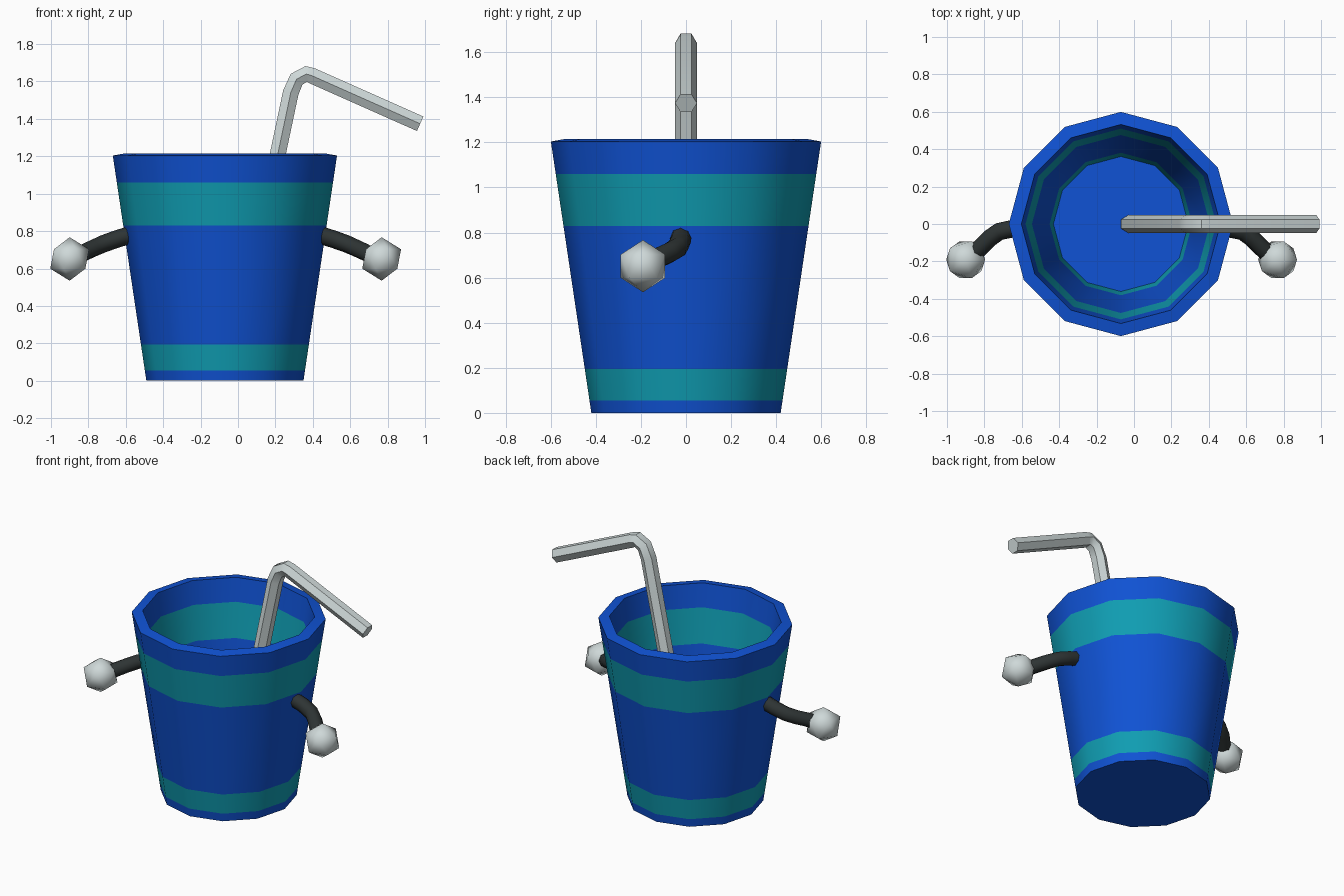
import bpy, bmesh, math
from mathutils import Vector

if "Cube" in bpy.data.objects:
    bpy.data.objects.remove(bpy.data.objects["Cube"])

CX = -0.07  # the cup axis; arms mirror about it


def material(name, rgb):
    m = bpy.data.materials.new(name)
    m.diffuse_color = (*rgb, 1)
    m.use_nodes = True
    m.node_tree.nodes["Principled BSDF"].inputs["Base Color"].default_value = m.diffuse_color
    return m


BLUE = material("cup blue", (0.005, 0.085, 0.66))
TEAL = material("band teal", (0.005, 0.34, 0.45))
PALE = material("pale grey", (0.62, 0.69, 0.69))
DARK = material("dark charcoal", (0.027, 0.034, 0.034))


def finish(name, bm, mats, angle):
    bmesh.ops.recalc_face_normals(bm, faces=bm.faces)
    me = bpy.data.meshes.new(name)
    bm.to_mesh(me)
    bm.free()
    ob = bpy.data.objects.new(name, me)
    bpy.context.collection.objects.link(ob)
    for m in mats:
        me.materials.append(m)
    bpy.ops.object.select_all(action='DESELECT')
    ob.select_set(True)
    bpy.context.view_layer.objects.active = ob
    bpy.ops.object.shade_smooth_by_angle(angle=math.radians(angle))
    return ob


def skin(bm, rings):
    """Bridge successive vertex rings and cap both ends."""
    n = len(rings[0])
    for a, b in zip(rings, rings[1:]):
        for i in range(n):
            j = (i + 1) % n
            bm.faces.new((a[i], a[j], b[j], b[i]))
    bm.faces.new(rings[0])
    bm.faces.new(rings[-1])


def tube(name, points, radius, sides, mat, angle):
    """Sweep a polygon along a path, mitred at the bends."""
    bm = bmesh.new()
    pts = [Vector(p) for p in points]
    rings = []
    for k, p in enumerate(pts):
        d_in = (p - pts[max(k - 1, 0)]).normalized()
        d_out = (pts[min(k + 1, len(pts) - 1)] - p).normalized()
        t = (d_in + d_out).normalized()
        side = Vector((0, 1, 0)) if abs(t.y) < 1e-4 else Vector((0, 0, 1)).cross(t).normalized()
        up = t.cross(side).normalized()
        rings.append([bm.verts.new(p + radius * (side * math.cos(a) + up * math.sin(a)))
                      for a in (2 * math.pi * i / sides for i in range(sides))])
    skin(bm, rings)
    return finish(name, bm, [mat], angle)


# Cup: 12-sided lathe, outside up over the rim and down to the inner floor
def outer(z):
    return 0.42 + 0.149 * z


bands = [0.055, 0.195, 0.83, 1.06]
profile = [(outer(z), z) for z in [0] + bands + [1.204]]
profile += [(0.532, 1.216)]
profile += [(outer(z) - 0.068, z) for z in reversed([0.06] + bands[1:])]
bm = bmesh.new()
skin(bm, [[bm.verts.new((CX + r * math.cos(math.pi * i / 6), r * math.sin(math.pi * i / 6), z))
           for i in range(12)] for r, z in profile])
for f in bm.faces:
    z = f.calc_center_median().z
    wall = len(f.verts) == 4
    f.material_index = int(wall and (bands[0] < z < bands[1] or bands[2] < z < bands[3]))
finish("cup", bm, [BLUE, TEAL], 40)

# Bent straw standing on the cup floor
tube("straw", [(-0.028, 0, 0.07), (0.282, 0, 1.54), (0.313, 0, 1.612), (0.365, 0, 1.64),
               (0.395, 0, 1.631), (0.974, 0, 1.374)], 0.049, 6, PALE, 40)

# Arms and faceted ball hands, one pair per side
for label, s in (("left", -1), ("right", 1)):
    arm = [(0.49, -0.022, 0.785), (0.58, -0.025, 0.757), (0.65, -0.04, 0.732),
           (0.70, -0.075, 0.71), (0.75, -0.125, 0.687), (0.80, -0.17, 0.66)]
    tube(label + "_arm", [(CX + s * x, y, z) for x, y, z in arm], 0.047, 8, DARK, 50)
    bm = bmesh.new()
    bmesh.ops.create_icosphere(bm, subdivisions=1, radius=0.116)
    bmesh.ops.translate(bm, verts=bm.verts, vec=(-0.066 + s * 0.834, -0.191, 0.651))
    finish(label + "_hand", bm, [PALE], 60)
